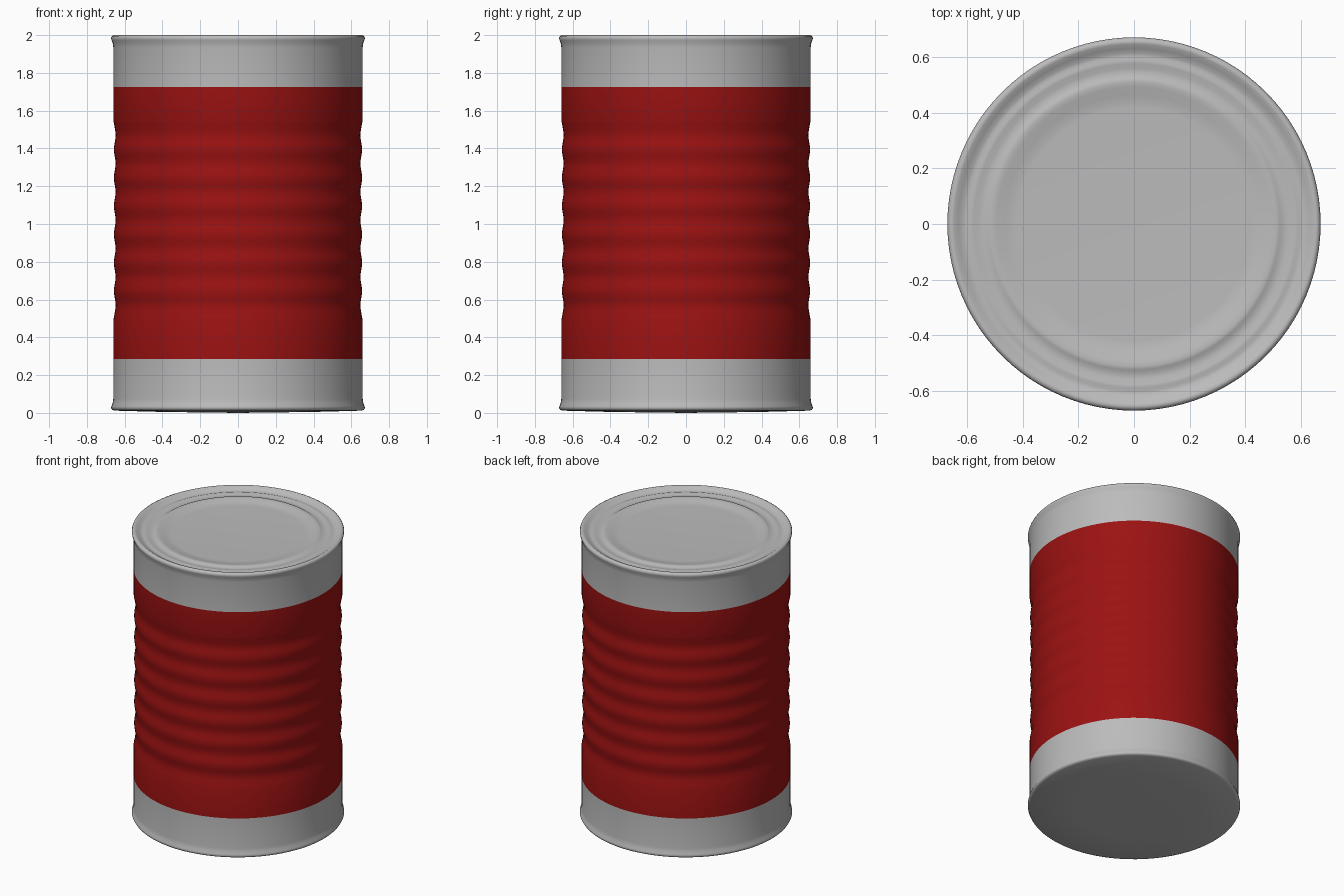
import bpy, bmesh, math

cube = bpy.data.objects.get("Cube")
if cube:
    bpy.data.objects.remove(cube, do_unlink=True)

SIDES = 96
WALL = 0.66
LABEL_LOW, LABEL_HIGH = 0.285, 1.725


def make_material(name, colour):
    mat = bpy.data.materials.new(name)
    mat.use_nodes = True
    mat.diffuse_color = colour
    bsdf = next(n for n in mat.node_tree.nodes if n.type == 'BSDF_PRINCIPLED')
    bsdf.inputs["Base Color"].default_value = colour
    return mat


def lathe(name, profile, mat):
    """Turn a (radius, height) profile around z, listed so faces point outwards."""
    bm = bmesh.new()
    rings = []
    for r, z in profile:
        if r == 0:
            rings.append([bm.verts.new((0, 0, z))] * SIDES)
        else:
            angles = [math.tau * j / SIDES for j in range(SIDES)]
            rings.append([bm.verts.new((r * math.cos(a), r * math.sin(a), z)) for a in angles])
    for low, high in zip(rings, rings[1:]):
        for j in range(SIDES):
            k = (j + 1) % SIDES
            corners = dict.fromkeys((low[j], low[k], high[k], high[j]))
            bm.faces.new(list(corners))
    mesh = bpy.data.meshes.new(name)
    bm.to_mesh(mesh)
    bm.free()
    mesh.materials.append(mat)
    obj = bpy.data.objects.new(name, mesh)
    bpy.context.collection.objects.link(obj)
    bpy.ops.object.select_all(action='DESELECT')
    obj.select_set(True)
    bpy.context.view_layer.objects.active = obj
    bpy.ops.object.shade_smooth_by_angle(angle=math.radians(50))
    return obj


steel = make_material("grey steel", (0.5, 0.5, 0.5, 1))
red = make_material("red label", (0.33, 0.006, 0.006, 1))

# Lower steel band with rolled rim and slightly bowed base
lathe("base_band", [
    (0, 0), (0.4, 0.005), (0.655, 0.012), (0.667, 0.017), (0.672, 0.026),
    (0.67, 0.036), (0.664, 0.05), (WALL, 0.075), (WALL, LABEL_LOW),
], steel)

# Label wall with seven shallow grooves
GROOVES, PITCH, FIRST, DEPTH = 7, 0.15, 0.57, 0.012
start = FIRST - PITCH / 2
steps = GROOVES * 10
label = [(WALL, LABEL_LOW)]
for i in range(steps + 1):
    wave = (1 - math.cos(math.tau * i / 10)) / 2
    # Ridges between grooves sit a little inside the plain wall
    inset = 0 if i in (0, steps) else 0.003
    label.append((WALL - inset - (DEPTH - inset) * wave, start + PITCH * i / 10))
label.append((WALL, LABEL_HIGH))
lathe("label", label, red)

# Upper steel band, rolled rim and ringed lid
lathe("lid_band", [
    (WALL, LABEL_HIGH), (WALL, 1.935), (0.664, 1.96), (0.67, 1.974),
    (0.672, 1.984), (0.668, 1.995), (0.658, 2.0), (0.648, 1.998),
    (0.632, 1.988), (0.615, 1.98), (0.602, 1.978), (0.59, 1.982),
    (0.578, 1.981), (0.56, 1.976), (0.535, 1.976), (0.525, 1.982),
    (0.512, 1.984), (0.495, 1.981), (0.465, 1.974), (0.44, 1.969),
    (0.42, 1.968), (0, 1.968),
], steel)
